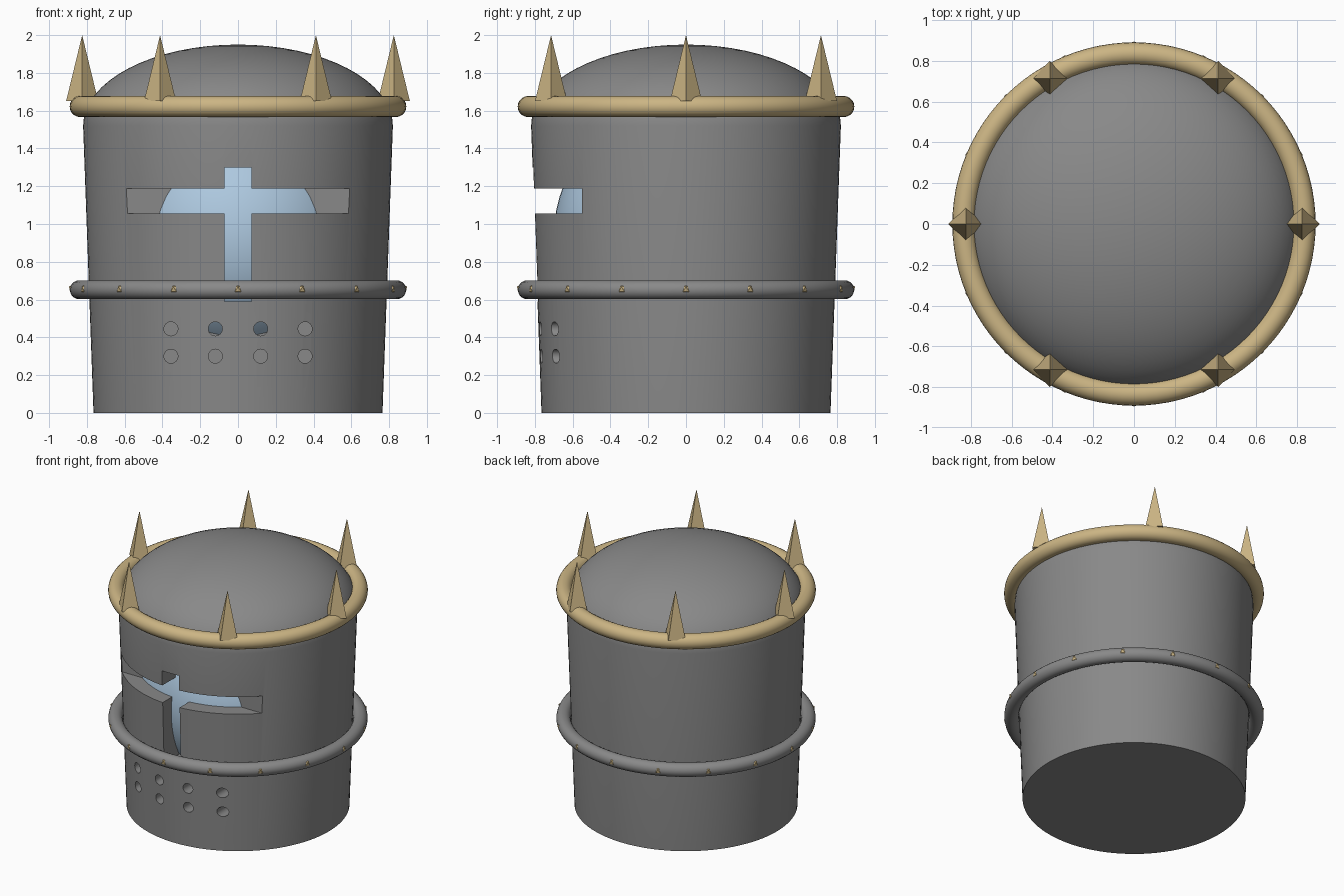
import bpy, bmesh, math
from mathutils import Vector, Matrix

cube = bpy.data.objects.get("Cube")
if cube:
    bpy.data.objects.remove(cube, do_unlink=True)


def material(name, rgb):
    m = bpy.data.materials.new(name)
    m.use_nodes = True
    m.diffuse_color = (*rgb, 1)
    m.node_tree.nodes["Principled BSDF"].inputs["Base Color"].default_value = (*rgb, 1)
    return m


STEEL = material("steel grey", (0.25, 0.25, 0.25))
GOLD = material("pale gold", (0.60, 0.46, 0.23))
BLUE = material("light blue", (0.42, 0.58, 0.74))


def finish(name, bm, mat, smooth=True):
    bmesh.ops.recalc_face_normals(bm, faces=bm.faces)
    mesh = bpy.data.meshes.new(name)
    bm.to_mesh(mesh)
    bm.free()
    ob = bpy.data.objects.new(name, mesh)
    bpy.context.collection.objects.link(ob)
    mesh.materials.append(mat)
    if smooth:
        shade(ob)
    return ob


def shade(ob):
    bpy.ops.object.select_all(action='DESELECT')
    ob.select_set(True)
    bpy.context.view_layer.objects.active = ob
    bpy.ops.object.shade_smooth_by_angle(angle=math.radians(30))


def lathe(name, profile, mat, steps=96, closed=False, smooth=True):
    bm = bmesh.new()
    vs = [bm.verts.new((r, 0, z)) for r, z in profile]
    pairs = list(zip(vs, vs[1:])) + ([(vs[-1], vs[0])] if closed else [])
    edges = [bm.edges.new(p) for p in pairs]
    bmesh.ops.spin(bm, geom=vs + edges, cent=(0, 0, 0), axis=(0, 0, 1),
                   angle=math.tau, steps=steps, use_duplicate=False)
    bmesh.ops.remove_doubles(bm, verts=bm.verts, dist=0.0005)
    return finish(name, bm, mat, smooth)


def ring(name, major, minor, z, mat):
    angles = [math.tau * i / 20 for i in range(20)]
    return lathe(name, [(major + minor * math.cos(a), z + minor * math.sin(a))
                        for a in angles], mat, closed=True)


def cutter(name, x0, x1, y0, y1, z0, z1):
    bm = bmesh.new()
    size = Vector((x1 - x0, y1 - y0, z1 - z0))
    centre = Vector((x0 + x1, y0 + y1, z0 + z1)) / 2
    bmesh.ops.create_cube(bm, size=1, matrix=Matrix.Translation(centre) @ Matrix.Diagonal((*size, 1)))
    return finish(name, bm, STEEL, False)


# Helmet shell: tapered barrel with a low domed top
WALL_TOP, DOME_H, DOME_R = 1.52, 0.43, 0.82
profile = [(0, 0), (0.765, 0)]
for i in range(17):
    a = math.pi / 2 * i / 16
    profile.append((DOME_R * math.cos(a), WALL_TOP + DOME_H * math.sin(a)))
shell = lathe("helmet_shell", profile, STEEL, smooth=False)

# Eye slit, upright slot and breathing holes
cutters = [cutter("eye_slit_cutter", -1, 1, -1, -0.55, 1.055, 1.187),
           cutter("upright_slot_cutter", -0.071, 0.071, -1, -0.55, 0.59, 1.30)]
bm = bmesh.new()
for x in (-0.355, -0.12, 0.12, 0.355):
    for z in (0.30, 0.445):
        bmesh.ops.create_cone(bm, cap_ends=True, segments=24, radius1=0.037, radius2=0.037, depth=0.6,
                              matrix=Matrix.Translation((x, -0.75, z)) @ Matrix.Rotation(math.pi / 2, 4, 'X'))
cutters.append(finish("breathing_hole_cutter", bm, STEEL, False))
for c in cutters:
    c.hide_render = True
    mod = shell.modifiers.new(c.name, 'BOOLEAN')
    mod.object, mod.operation, mod.solver = c, 'DIFFERENCE', 'EXACT'
    bpy.context.view_layer.objects.active = shell
    bpy.ops.object.modifier_apply(modifier=mod.name)
    bpy.data.objects.remove(c, do_unlink=True)
shade(shell)

# Head inside, seen through the openings
bm = bmesh.new()
bmesh.ops.create_uvsphere(bm, u_segments=64, v_segments=32, radius=0.70,
                          matrix=Matrix.Translation((0, 0, 0.94)))
finish("inner_head", bm, BLUE)

# Crown band and belt
ring("crown_band", 0.835, 0.056, 1.622, GOLD)
ring("belt", 0.84, 0.05, 0.652, STEEL)

# Crown spikes: four-sided points
for i in range(6):
    a = math.tau * i / 6
    bm = bmesh.new()
    bmesh.ops.create_cone(bm, cap_ends=True, segments=4, radius1=0.085, radius2=0, depth=0.35,
                          matrix=Matrix.Translation((0.825 * math.cos(a), 0.825 * math.sin(a), 1.825)))
    lowest = min(bm.verts, key=lambda v: v.co.z).co
    # corners point along the x and y axes
    if abs(abs(lowest.x - 0.825 * math.cos(a)) - abs(lowest.y - 0.825 * math.sin(a))) < 0.01:
        bmesh.ops.rotate(bm, verts=bm.verts, matrix=Matrix.Rotation(math.pi / 4, 3, 'Z'),
                         cent=(0.825 * math.cos(a), 0.825 * math.sin(a), 0))
    finish("crown_spike_%d" % (i + 1), bm, GOLD, False)

# Belt studs
bm = bmesh.new()
for i in range(16):
    turn = Matrix.Rotation(math.tau * i / 16, 4, 'Z')
    bmesh.ops.create_icosphere(bm, subdivisions=1, radius=0.03,
                               matrix=turn @ Matrix.Translation((0.868, 0, 0.655)))
finish("belt_studs", bm, GOLD, False)
